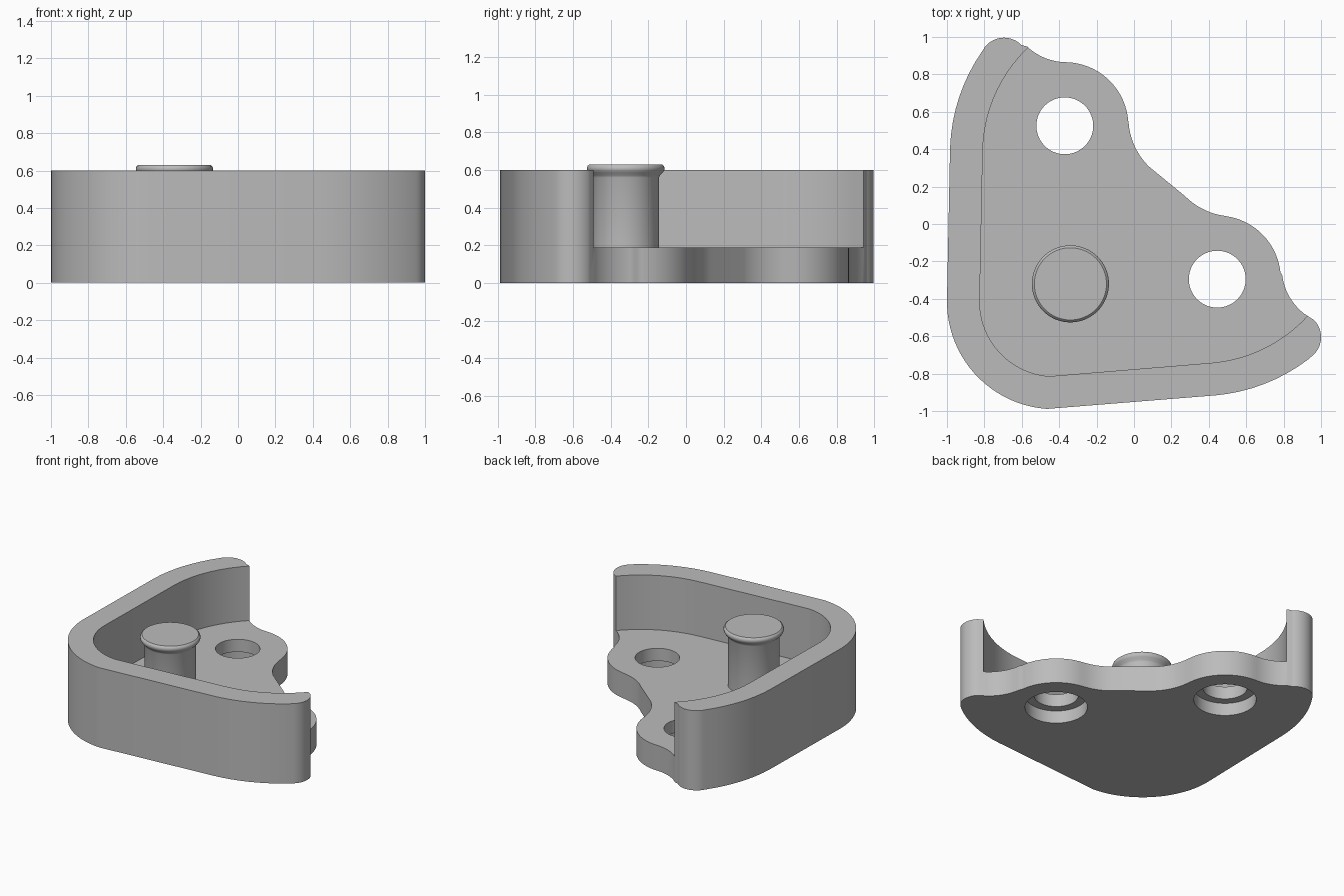
import bpy
import bmesh
from math import cos, sin, radians

if "Cube" in bpy.data.objects:
    bpy.data.objects.remove(bpy.data.objects["Cube"], do_unlink=True)

grey = bpy.data.materials.new("plain grey")
grey.use_nodes = True
grey.diffuse_color = (0.5, 0.5, 0.5, 1)
grey.node_tree.nodes["Principled BSDF"].inputs["Base Color"].default_value = (0.5, 0.5, 0.5, 1)

FLOOR, TOP = 0.19, 0.60
CORNER = (-0.425, -0.415)
SIDE = (-0.024, 0.375)
FRONT = (0.35, 0.04)
HOLES = [(-0.37, 0.525), (0.445, -0.295)]
POST = (-0.34, -0.32)


def arc(centre, r, start, end):
    n = max(4, round(abs(end - start) / 4))
    angles = [radians(start + (end - start) * i / n) for i in range(n + 1)]
    return [(centre[0] + r * cos(a), centre[1] + r * sin(a)) for a in angles]


def finish(name, bm):
    bmesh.ops.recalc_face_normals(bm, faces=bm.faces)
    mesh = bpy.data.meshes.new(name)
    bm.to_mesh(mesh)
    bm.free()
    mesh.materials.append(grey)
    ob = bpy.data.objects.new(name, mesh)
    bpy.context.collection.objects.link(ob)
    return ob


def extrude(name, outline, z0, z1):
    bm = bmesh.new()
    face = bm.faces.new([bm.verts.new((x, y, z0)) for x, y in outline])
    moved = bmesh.ops.extrude_face_region(bm, geom=[face])["geom"]
    verts = [v for v in moved if isinstance(v, bmesh.types.BMVert)]
    bmesh.ops.translate(bm, verts=verts, vec=(0, 0, z1 - z0))
    return finish(name, bm)


def lathe(name, centre, profile, sides=64):
    # Stacked rings of (radius, height), capped at both ends
    bm = bmesh.new()
    rings = []
    for r, z in profile:
        ring = [radians(360 * i / sides) for i in range(sides)]
        rings.append([bm.verts.new((centre[0] + r * cos(a), centre[1] + r * sin(a), z)) for a in ring])
    for low, high in zip(rings, rings[1:]):
        for i in range(sides):
            j = (i + 1) % sides
            bm.faces.new((low[i], low[j], high[j], high[i]))
    bm.faces.new(rings[0])
    bm.faces.new(rings[-1])
    return finish(name, bm)


def select(ob):
    bpy.ops.object.select_all(action="DESELECT")
    ob.select_set(True)
    bpy.context.view_layer.objects.active = ob


def cut(ob, cutter):
    cutter.hide_render = True
    mod = ob.modifiers.new("cut", "BOOLEAN")
    mod.operation = "DIFFERENCE"
    mod.solver = "EXACT"
    mod.object = cutter
    select(ob)
    bpy.ops.object.modifier_apply(modifier=mod.name)
    bpy.data.objects.remove(cutter, do_unlink=True)


# Outer outline, clockwise from the rounded corner
outline = (
    arc(CORNER, 0.575, 266, 178)
    + arc(SIDE, 0.96, 178, 145)
    + arc((-0.695, 0.866), 0.13, 142, 45)
    + arc((-0.36, 1.175), 0.31, 227, 268)
    + arc(HOLES[0], 0.34, 86, 5)
    + arc((0.34, 0.57), 0.37, 185, 225)
    + arc((0.535, 0.41), 0.37, 225, 262)
    + arc(HOLES[1], 0.34, 81, 6)
    + arc((1.10, -0.235), 0.31, 187, 232)
    + arc((0.87, -0.605), 0.13, 45, -52)
    + arc(FRONT, 0.96, -53, -85)
)
body = extrude("body", outline, 0, TOP)

# Open pocket that leaves the curved wall and the floor plate
pocket = (
    arc(FRONT, 0.785, -42, -85)
    + arc(CORNER, 0.40, 266, 178)
    + arc(SIDE, 0.785, 178, 134)
    + [(-0.3, 1.2), (1.3, 1.2), (1.3, -0.15)]
)
cut(body, extrude("pocket_cutter", pocket, FLOOR, 1))

# Screw holes with a wider recess underneath
for centre in HOLES:
    steps = [(0.213, -0.1), (0.213, 0.095), (0.152, 0.095), (0.152, 0.4)]
    cut(body, lathe("hole_cutter", centre, steps))

# Post with a flared, rounded head
post = lathe("post", POST, [
    (0.177, FLOOR - 0.02), (0.177, 0.56), (0.182, 0.572), (0.198, 0.588),
    (0.205, 0.60), (0.206, 0.612), (0.202, 0.623), (0.193, 0.63),
])

for ob in (body, post):
    select(ob)
    bpy.ops.object.shade_smooth_by_angle(angle=radians(35))
